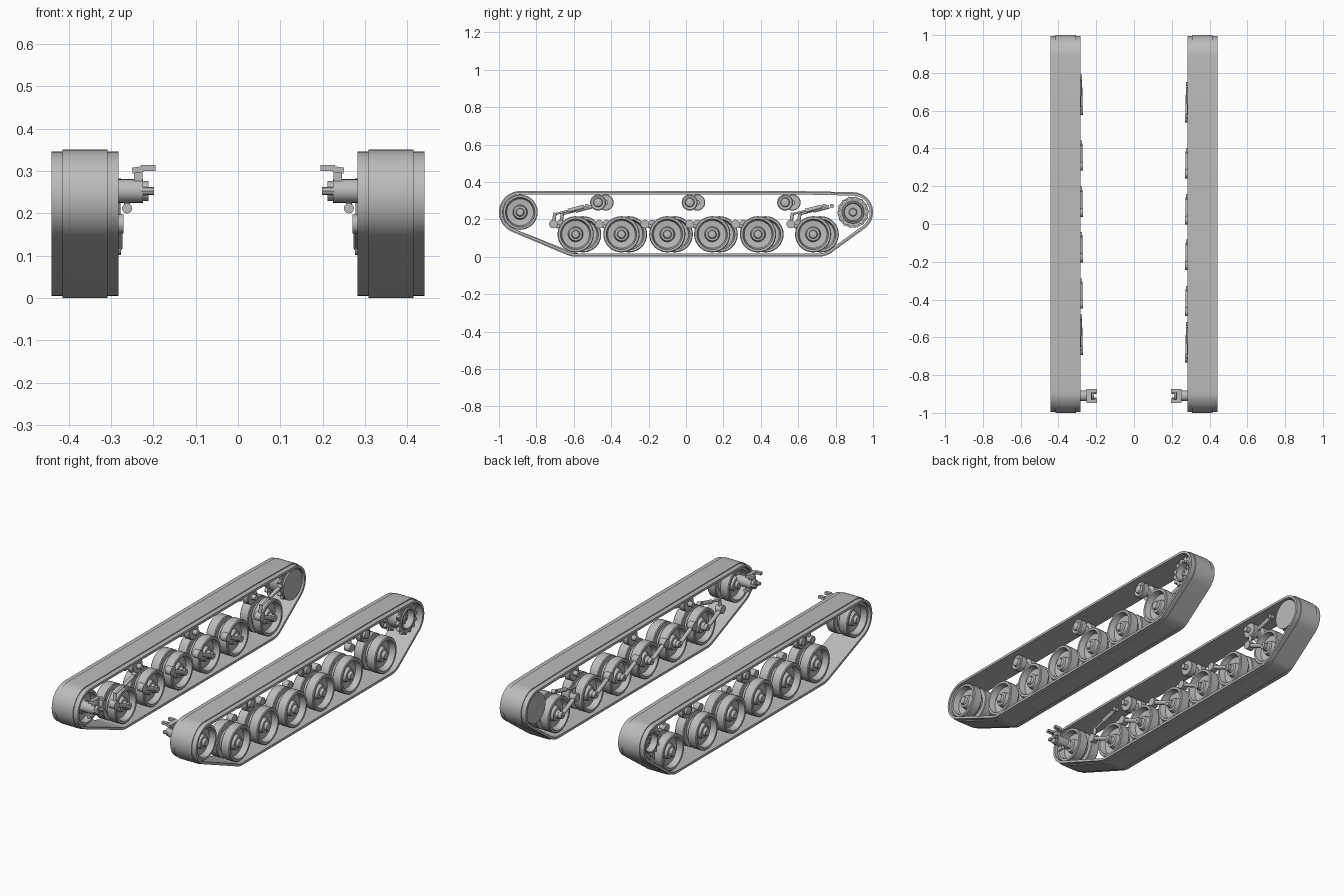
import bpy, bmesh, math
from mathutils import Vector, Matrix
from mathutils.geometry import convex_hull_2d

cube = bpy.data.objects.get("Cube")
if cube:
    bpy.data.objects.remove(cube, do_unlink=True)

steel = bpy.data.materials.new("steel_grey")
steel.use_nodes = True
GREY = (0.5, 0.5, 0.5, 1)
steel.diffuse_color = GREY
steel.node_tree.nodes["Principled BSDF"].inputs["Base Color"].default_value = GREY

IDLER, SPROCKET = (-0.887, 0.238), (0.893, 0.238)
WHEEL_Z, WHEEL_R, ROLLER_Z = 0.12, 0.097, 0.29
WHEELS = (-0.59, -0.345, -0.10, 0.14, 0.385, 0.68)
ROLLERS = (-0.47, 0.02, 0.53)


def finish(name, bm):
    bmesh.ops.recalc_face_normals(bm, faces=bm.faces)
    mesh = bpy.data.meshes.new(name)
    bm.to_mesh(mesh)
    bm.free()
    mesh.materials.append(steel)
    obj = bpy.data.objects.new(name, mesh)
    bpy.context.collection.objects.link(obj)
    bpy.ops.object.select_all(action='DESELECT')
    obj.select_set(True)
    bpy.context.view_layer.objects.active = obj
    bpy.ops.object.shade_smooth_by_angle(angle=math.radians(32))
    return obj


def bridge_rings(bm, rings, closed):
    pairs = list(zip(rings, rings[1:])) + ([(rings[-1], rings[0])] if closed else [])
    for a, b in pairs:
        for i in range(len(a)):
            j = (i + 1) % len(a)
            bm.faces.new((a[i], a[j], b[j], b[i]))


def lathe(name, profile, side, y, z, seg=32):
    """Revolve (x, radius) points around an axle parallel to x."""
    bm = bmesh.new()
    rings = []
    for x, r in profile:
        rings.append([bm.verts.new((side * x, y + r * math.cos(t), z + r * math.sin(t)))
                      for t in (math.tau * i / seg for i in range(seg))])
    bridge_rings(bm, rings, False)
    bm.faces.new(rings[0])
    bm.faces.new(rings[-1])
    return finish(name, bm)


def rod(name, a, b, r, side, seg=14):
    a, b = (Vector((side * p[0], p[1], p[2])) for p in (a, b))
    d = b - a
    bm = bmesh.new()
    mat = Matrix.Translation((a + b) / 2) @ d.to_track_quat('Z', 'Y').to_matrix().to_4x4()
    bmesh.ops.create_cone(bm, cap_ends=True, segments=seg, radius1=r, radius2=r,
                          depth=d.length, matrix=mat)
    return finish(name, bm)


def box(name, centre, size, side, tilt=0):
    bm = bmesh.new()
    mat = (Matrix.Translation((side * centre[0], centre[1], centre[2]))
           @ Matrix.Rotation(side * tilt, 4, 'Y') @ Matrix.Diagonal((*size, 1)))
    bmesh.ops.create_cube(bm, size=1, matrix=mat)
    return finish(name, bm)


def gear(name, side, x0, x1, y, z, root, tip, bore, teeth=14):
    """Toothed ring with an open bore."""
    bm = bmesh.new()
    rings = []
    for x, outer in ((x0, True), (x1, True), (x1, False), (x0, False)):
        ring = []
        for i in range(teeth * 4):
            r = (tip if i % 4 < 2 else root) if outer else bore
            t = math.tau * (i + (0.25 if i % 2 == 0 else -0.25)) / (teeth * 4)
            ring.append(bm.verts.new((side * x, y + r * math.cos(t), z + r * math.sin(t))))
        rings.append(ring)
    bridge_rings(bm, rings, True)
    return finish(name, bm)


def track(name, side, shift):
    """Closed band wrapped around the running gear."""
    circles = ((*IDLER, 0.113), (*SPROCKET, 0.107), (0.6, 0.24, 0.111),
               (WHEELS[0] + shift / 2, 0.118, 0.118), (WHEELS[-1] + 0.03, 0.118, 0.118))
    samples = [(y, z, r, math.tau * i / 48) for y, z, r in circles for i in range(48)]

    def point(s, d):
        return Vector((s[0] + (s[2] + d) * math.cos(s[3]), s[1] + (s[2] + d) * math.sin(s[3])))
    path = [samples[i] for i in convex_hull_2d([point(s, 0) for s in samples])]
    # Shoulders sit slightly lower than the central tread
    section = ((0.282, -0.018), (0.282, -0.005), (0.308, -0.005), (0.308, 0),
               (0.415, 0), (0.415, -0.005), (0.441, -0.005), (0.441, -0.018))
    bm = bmesh.new()
    rings = []
    for x, d in section:
        rings.append([bm.verts.new((side * x, *point(s, d))) for s in path])
    bridge_rings(bm, rings, True)
    return finish(name, bm)


# Paired dished discs with a guide groove between them
def wheel_profile(r):
    half = [(0.012, r * 0.72), (0.012, r * 0.97), (0.016, r), (0.062, r), (0.066, r * 0.96),
            (0.066, r * 0.84), (0.034, r * 0.76), (0.03, r * 0.42), (0.052, r * 0.36),
            (0.054, r * 0.24), (0.068, r * 0.2), (0.07, r * 0.12)]
    return [(0.362 - x, q) for x, q in reversed(half)] + [(0.362 + x, q) for x, q in half]


roller_profile = [(0.285, 0.014), (0.31, 0.014), (0.31, 0.040), (0.313, 0.043), (0.342, 0.043),
                  (0.345, 0.022), (0.375, 0.022), (0.378, 0.043), (0.407, 0.043), (0.41, 0.038),
                  (0.406, 0.025), (0.418, 0.022), (0.422, 0.012)]

for side, label, shift in ((1, "left", 0.0), (-1, "right", 0.04)):
    track(label + "_track", side, shift)

    # Road wheels on trailing swing arms
    for n, wy in enumerate(WHEELS, 1):
        y = wy + shift
        tag = f"{label}_%s_{n}"
        lathe(tag % "road_wheel", wheel_profile(WHEEL_R), side, y, WHEEL_Z)
        rod(tag % "arm_hub", (0.276, y, WHEEL_Z), (0.31, y, WHEEL_Z), 0.018, side)
        pivot = (0.284, y - 0.12, 0.175)
        rod(tag % "swing_arm", (0.284, y, WHEEL_Z), pivot, 0.011, side)
        rod(tag % "arm_pivot", (0.27, *pivot[1:]), (0.305, *pivot[1:]), 0.023, side, 20)

    # Return rollers
    for n, y in enumerate(ROLLERS, 1):
        lathe(f"{label}_return_roller_{n}", roller_profile, side, y + shift, ROLLER_Z, 24)

    # Shock absorbers above the first and last arms
    for end, wy in (("front", WHEELS[0]), ("rear", WHEELS[-1])):
        y = wy + shift - 0.12
        tag = f"{label}_{end}_damper_"
        rod(tag + "lever", (0.287, y, 0.175), (0.287, y + 0.01, 0.235), 0.009, side)
        rod(tag + "rod", (0.287, y + 0.01, 0.228), (0.287, y + 0.11, 0.253), 0.006, side)
        rod(tag + "body", (0.287, y + 0.08, 0.246), (0.287, y + 0.165, 0.268), 0.011, side)
        rod(tag + "mount", (0.276, y + 0.18, 0.272), (0.3, y + 0.18, 0.272), 0.011, side)

    # Idler wheel
    lathe(label + "_idler", wheel_profile(0.094), side, *IDLER)

    # Drive sprocket: two toothed rings, drum, recessed face and inner plate
    for n, x in enumerate((0.315, 0.395), 1):
        gear(f"{label}_sprocket_ring_{n}", side, x, x + 0.016, *SPROCKET, 0.071, 0.086, 0.05)
    lathe(label + "_sprocket_drum", [(0.3, 0.03), (0.3, 0.06), (0.411, 0.06), (0.416, 0.057),
          (0.416, 0.05), (0.38, 0.046), (0.38, 0.022), (0.39, 0.018)], side, *SPROCKET)
    lathe(label + "_final_drive_plate", [(0.29, 0.082), (0.3, 0.082)], side, *SPROCKET)
    for i in range(10):
        t = math.tau * i / 10
        by, bz = SPROCKET[0] + 0.036 * math.cos(t), SPROCKET[1] + 0.036 * math.sin(t)
        rod(f"{label}_sprocket_bolt_{i + 1}", (0.376, by, bz), (0.386, by, bz), 0.005, side, 6)

    # Idler tensioner with forked bracket
    y, z = -0.91, 0.253
    rod(label + "_tensioner_shaft", (0.225, y, z), (0.32, y, z), 0.028, side, 24)
    rod(label + "_tensioner_collar", (0.212, y, z), (0.235, y, z), 0.024, side, 20)
    rod(label + "_tensioner_lug", (0.262, y - 0.018, 0.212), (0.262, y + 0.018, 0.212), 0.012, side)
    rod(label + "_lug_stem", (0.262, y, 0.212), (0.262, y, 0.24), 0.007, side)
    box(label + "_bracket_web", (0.236, y, 0.288), (0.02, 0.03, 0.04), side)
    box(label + "_bracket_plate", (0.237, y, 0.303), (0.026, 0.074, 0.014), side, 0.15)
    for n, dy in enumerate((-0.028, 0.028), 1):
        box(f"{label}_bracket_fork_{n}", (0.212, y + dy, 0.307), (0.034, 0.018, 0.014), side)
        rod(f"{label}_tensioner_bolt_{n}", (0.198, y + dy * 0.7, z), (0.228, y + dy * 0.7, z),
            0.01, side, 8)
